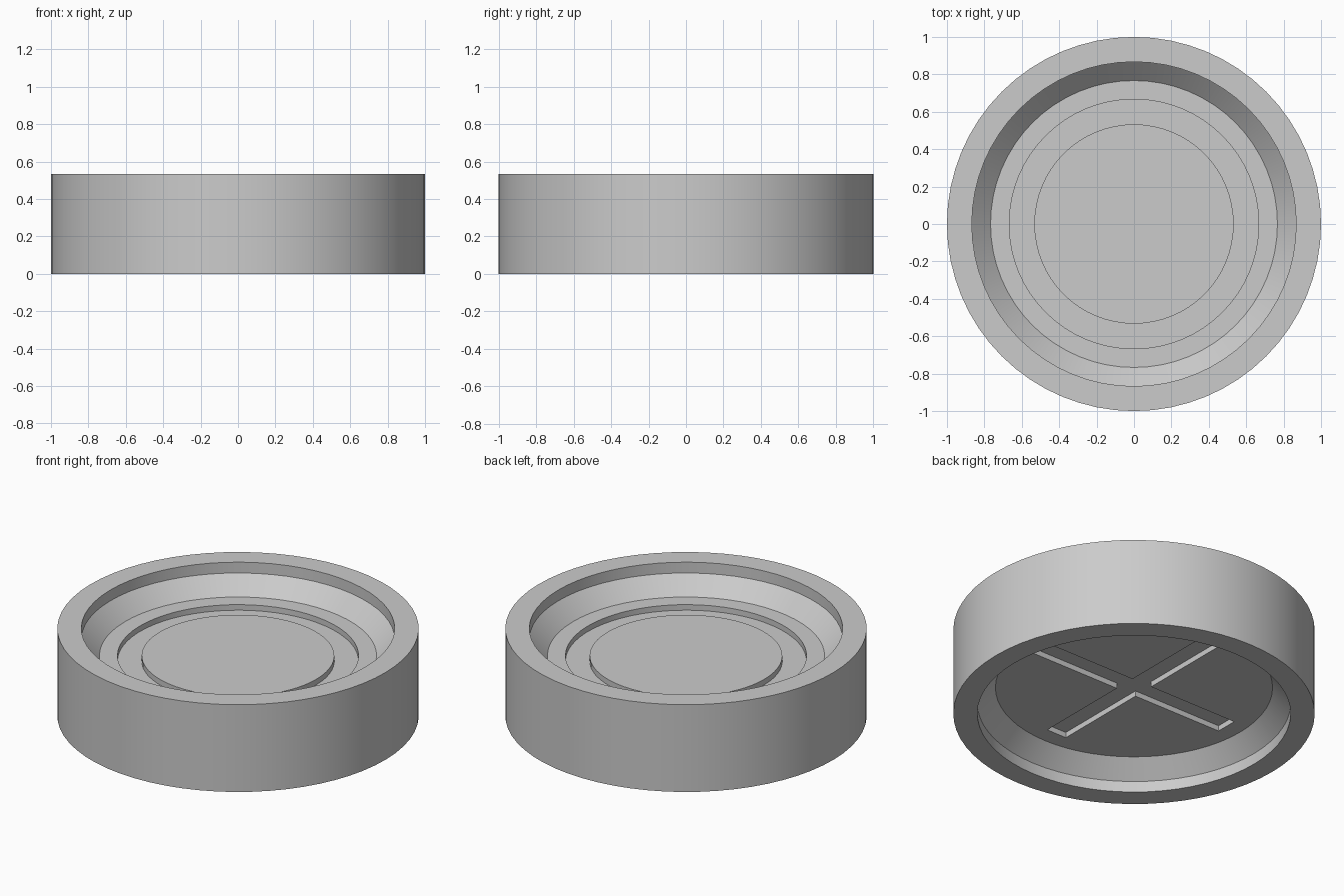
import bpy
import bmesh
import math

SEGMENTS = 64

cube = bpy.data.objects.get("Cube")
if cube:
    bpy.data.objects.remove(cube, do_unlink=True)

grey = bpy.data.materials.new("plain grey")
grey.use_nodes = True
grey.diffuse_color = (0.6, 0.6, 0.6, 1)
grey.node_tree.nodes["Principled BSDF"].inputs["Base Color"].default_value = (0.6, 0.6, 0.6, 1)


def add_object(name, bm):
    bmesh.ops.recalc_face_normals(bm, faces=bm.faces)
    mesh = bpy.data.meshes.new(name)
    bm.to_mesh(mesh)
    bm.free()
    mesh.materials.append(grey)
    obj = bpy.data.objects.new(name, mesh)
    bpy.context.collection.objects.link(obj)
    return obj


def lathe(name, profile):
    """Turn (radius, z) points around z and cap both ends."""
    bm = bmesh.new()
    rings = []
    for r, z in profile:
        angles = [math.tau * i / SEGMENTS for i in range(SEGMENTS)]
        rings.append([bm.verts.new((r * math.cos(a), r * math.sin(a), z)) for a in angles])
    for low, high in zip(rings, rings[1:]):
        for i in range(SEGMENTS):
            j = (i + 1) % SEGMENTS
            bm.faces.new((low[i], low[j], high[j], high[i]))
    bm.faces.new(rings[0])
    bm.faces.new(rings[-1])
    return add_object(name, bm)


def cross_cutter(name, reach, half, z_low, z_high):
    """Upright prism with a plus-shaped outline."""
    bm = bmesh.new()
    outline = []
    for k in range(4):
        c, s = round(math.cos(k * math.pi / 2)), round(math.sin(k * math.pi / 2))
        for x, y in ((reach, -half), (reach, half), (half, half)):
            outline.append(bm.verts.new((c * x - s * y, s * x + c * y, z_low)))
    base = bm.faces.new(outline)
    extruded = bmesh.ops.extrude_face_region(bm, geom=[base])
    top = [v for v in extruded["geom"] if isinstance(v, bmesh.types.BMVert)]
    bmesh.ops.translate(bm, verts=top, vec=(0, 0, z_high - z_low))
    return add_object(name, bm)


# Round body: recessed underside, outer wall, rim, sloped bowl, ring groove, centre disc
body = lathe("round_body", [
    (0.767, 0.167), (0.867, 0.067), (0.867, 0), (1, 0),
    (1, 0.533), (0.867, 0.533), (0.867, 0.467), (0.767, 0.367),
    (0.667, 0.367), (0.667, 0.333), (0.533, 0.333), (0.533, 0.367),
])

# Cross-shaped slot sunk into the underside
cutter = cross_cutter("cross_slot_cutter", 0.667, 0.067, 0.1, 0.2)
cutter.hide_render = True
slot = body.modifiers.new("cross slot", "BOOLEAN")
slot.operation = "DIFFERENCE"
slot.solver = "EXACT"
slot.object = cutter

bpy.ops.object.select_all(action="DESELECT")
bpy.context.view_layer.objects.active = body
body.select_set(True)
bpy.ops.object.modifier_apply(modifier=slot.name)
bpy.data.objects.remove(cutter, do_unlink=True)
bpy.ops.object.shade_smooth_by_angle(angle=math.radians(30))
